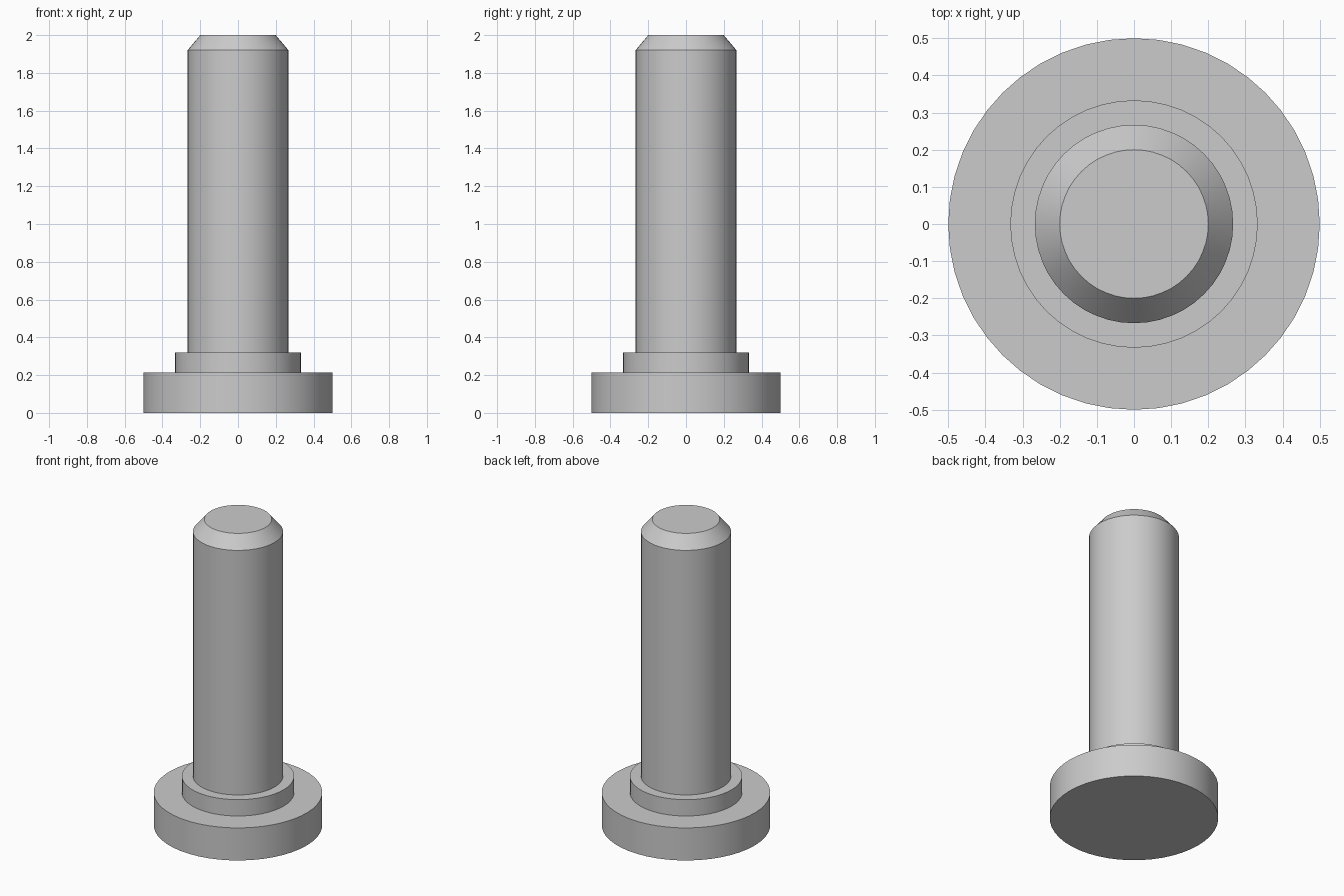
import bpy
import bmesh
import math

cube = bpy.data.objects.get("Cube")
if cube:
    bpy.data.objects.remove(cube, do_unlink=True)

SIDES = 48

# Plain grey metal
steel = bpy.data.materials.new("grey_steel")
steel.use_nodes = True
grey = (0.6, 0.6, 0.6, 1)
steel.diffuse_color = grey
steel.node_tree.nodes["Principled BSDF"].inputs["Base Color"].default_value = grey

# Outline from the centre of the underside to the centre of the tip: (radius, height)
profile = [
    (0, 0), (0.5, 0), (0.5, 0.213),        # flanged head
    (0.333, 0.213), (0.333, 0.32),         # collar
    (0.267, 0.32), (0.267, 1.92),          # shank
    (0.2, 2), (0, 2),                      # chamfered tip
]


def lathe(name, outline, material):
    """Turn an outline around the z axis into a closed solid."""
    bm = bmesh.new()
    verts = [bm.verts.new((r, 0, z)) for r, z in outline]
    edges = [bm.edges.new(pair) for pair in zip(verts, verts[1:])]
    bmesh.ops.spin(bm, geom=verts + edges, cent=(0, 0, 0), axis=(0, 0, 1),
                   angle=math.tau, steps=SIDES, use_merge=True)
    bmesh.ops.remove_doubles(bm, verts=bm.verts, dist=0.0001)
    bmesh.ops.recalc_face_normals(bm, faces=bm.faces)
    mesh = bpy.data.meshes.new(name)
    bm.to_mesh(mesh)
    bm.free()
    mesh.materials.append(material)
    obj = bpy.data.objects.new(name, mesh)
    bpy.context.collection.objects.link(obj)
    return obj


# Headed pin, turned as a single solid
pin = lathe("headed_pin", profile, steel)
bpy.ops.object.select_all(action="DESELECT")
pin.select_set(True)
bpy.context.view_layer.objects.active = pin
bpy.ops.object.shade_smooth_by_angle(angle=math.radians(30))
